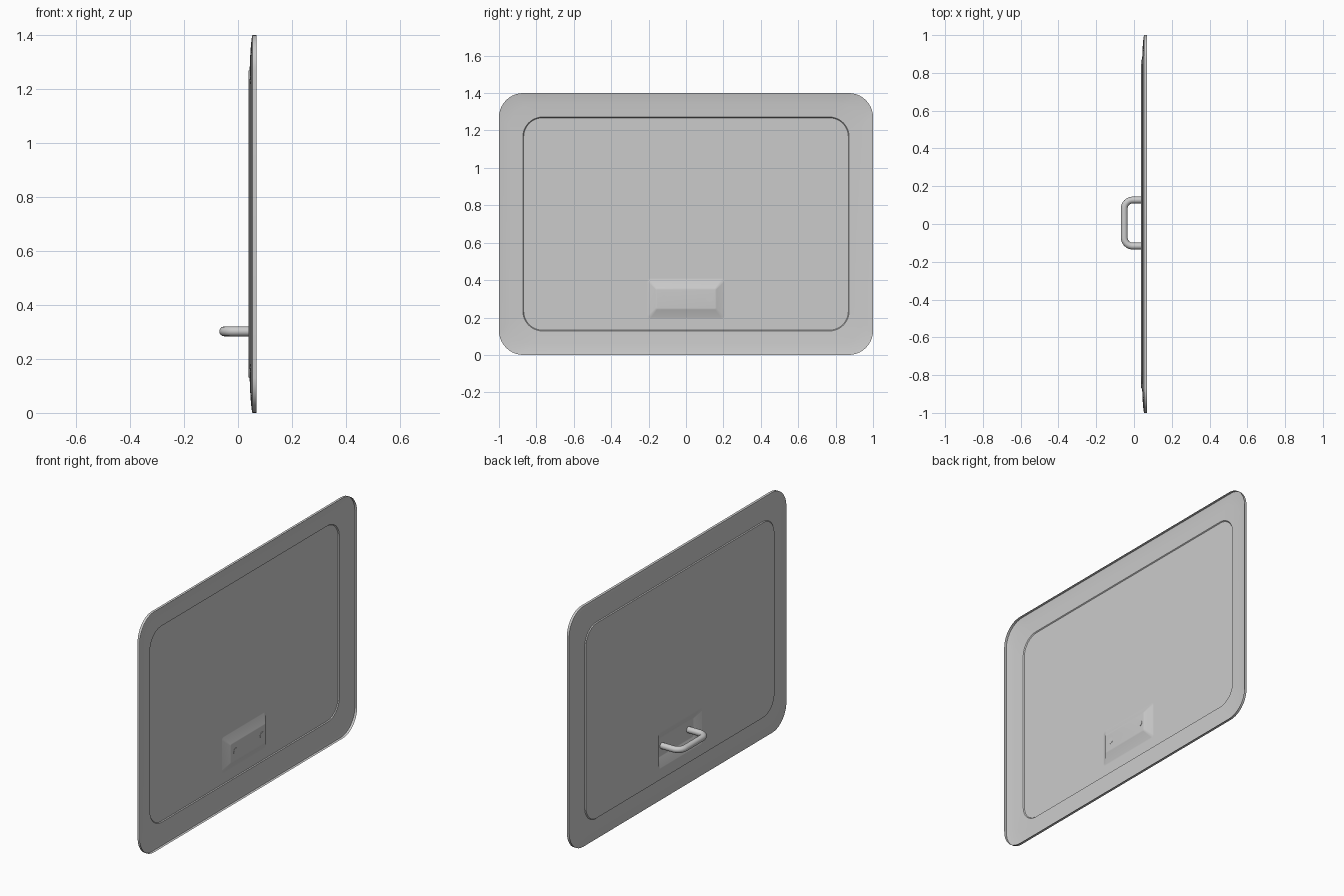
import bpy, bmesh
from math import pi, cos, sin, radians

if "Cube" in bpy.data.objects:
    bpy.data.objects.remove(bpy.data.objects["Cube"])

SEG = 10  # segments per rounded corner


def rounded_loop(x, hy, z0, z1, r):
    """Rounded rectangle in the YZ plane, counter-clockwise seen from +x."""
    pts = []
    corners = [(hy - r, z1 - r), (-hy + r, z1 - r), (-hy + r, z0 + r), (hy - r, z0 + r)]
    for k, (cy, cz) in enumerate(corners):
        for i in range(SEG + 1):
            a = pi / 2 * (k + i / SEG)
            pts.append((x, cy + r * cos(a), cz + r * sin(a)))
    return pts


def finish(obj, angle):
    bpy.ops.object.select_all(action='DESELECT')
    bpy.context.view_layer.objects.active = obj
    obj.select_set(True)
    bpy.ops.object.shade_smooth_by_angle(angle=radians(angle))


# Pressed sheet panel: (x, half width, bottom z, top z, corner radius)
rings = [
    (0.068, 1.0, 0.0, 1.4, 0.13),        # open back rim
    (0.053, 1.0, 0.0, 1.4, 0.13),        # outer edge
    (0.050, 0.985, 0.015, 1.385, 0.125),
    (0.046, 0.94, 0.06, 1.34, 0.12),     # sloped border
    (0.043, 0.872, 0.128, 1.272, 0.105),
    (0.038, 0.868, 0.132, 1.268, 0.103), # small step to the raised field
    (0.038, 0.21, 0.19, 0.41, 0.018),    # flat field
    (0.038, 0.20, 0.20, 0.40, 0.014),    # handle recess rim
    (0.065, 0.163, 0.242, 0.358, 0.008), # recess wall
    (0.066, 0.155, 0.25, 0.35, 0.006),   # recess floor
]
bm = bmesh.new()
loops = [[bm.verts.new(p) for p in rounded_loop(*r)] for r in rings]
n = len(loops[0])
for a, b in zip(loops, loops[1:]):
    for i in range(n):
        j = (i + 1) % n
        bm.faces.new((a[i], b[i], b[j], a[j]))
bm.faces.new(loops[-1][::-1])
mesh = bpy.data.meshes.new("door_panel")
bm.to_mesh(mesh)
bm.free()
panel = bpy.data.objects.new("door_panel", mesh)
bpy.context.collection.objects.link(panel)
finish(panel, 42)

# U-shaped pull handle, swept tube along a path with rounded bends
R, X_BAR, HALF, YC, ZC = 0.045, -0.0515, 0.122, 0.005, 0.302
path = [(0.067, HALF)]
for i in range(9):
    a = pi / 2 * i / 8
    path.append((X_BAR + R - R * sin(a), HALF - R + R * cos(a)))
path += [(x, -y) for x, y in reversed(path)]
curve = bpy.data.curves.new("handle", 'CURVE')
curve.dimensions = '3D'
curve.bevel_depth = 0.018
curve.bevel_resolution = 6
curve.use_fill_caps = True
spline = curve.splines.new('POLY')
spline.points.add(len(path) - 1)
for p, (x, y) in zip(spline.points, path):
    p.co = (x, y + YC, ZC, 1)
handle = bpy.data.objects.new("handle", curve)
bpy.context.collection.objects.link(handle)
bpy.ops.object.select_all(action='DESELECT')
bpy.context.view_layer.objects.active = handle
handle.select_set(True)
bpy.ops.object.convert(target='MESH')
finish(bpy.context.view_layer.objects.active, 40)
